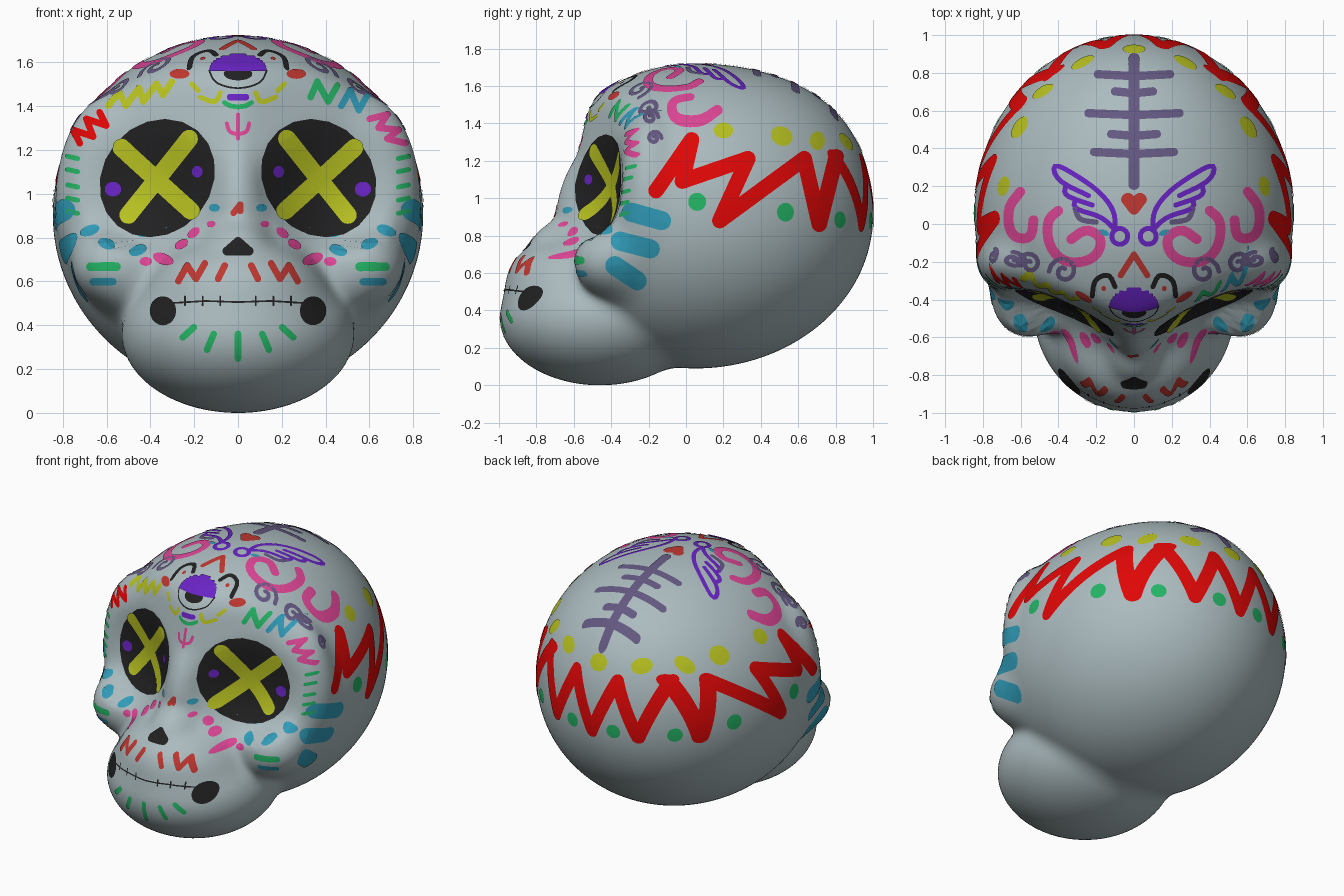
import bpy, bmesh, math
from mathutils import Vector
from mathutils.bvhtree import BVHTree

default = bpy.data.objects.get("Cube")
if default:
    bpy.data.objects.remove(default, do_unlink=True)


def material(name, *rgb):
    mat = bpy.data.materials.new(name)
    mat.use_nodes = True
    mat.diffuse_color = (*rgb, 1)
    mat.node_tree.nodes["Principled BSDF"].inputs["Base Color"].default_value = (*rgb, 1)
    return mat


bone = material("pale bone", .41, .5, .52)
black = material("soft black", .015, .015, .015)
yellow = material("mustard yellow", .48, .54, .015)
purple = material("bright purple", .14, .017, .55)
pink = material("hot pink", .72, .06, .3)
teal = material("teal blue", .03, .33, .48)
green = material("leaf green", .017, .46, .13)
red = material("bright red", .74, .002, .002)
brick = material("brick red", .52, .038, .03)
mauve = material("dusty purple", .127, .098, .22)


# Skull form: blended rounded masses
def rounded(x, y, z, centre, radii):
    a, b, c = [(value - mid) / r for value, mid, r in zip((x, y, z), centre, radii)]
    length = math.sqrt(a * a + b * b + c * c)
    slope = math.sqrt((a / radii[0]) ** 2 + (b / radii[1]) ** 2 + (c / radii[2]) ** 2)
    return length * (length - 1) / max(slope, .001)


def join(a, b, blend):
    h = max(blend - abs(a - b), 0) / blend
    return min(a, b) - h * h * blend / 4


def cut(a, b, blend):
    return -join(-a, -b, blend)


def skull_distance(p):
    x, y, z = abs(p.x), p.y, p.z
    # cranium, fuller at the upper back, with a steep face
    depth = .95 + .25 * max(0, z - .9) ** 2 if y > .05 else .86
    d = rounded(x, y, z, (0, .05, .905), (.845, depth, .815))
    face = .41 * math.sqrt(x * x + .003) - .9 * (y + .635) + .21 * (z - 1.1)
    d = cut(d, face, .06)
    # temple, cheekbone, jaw, upper jaw, nose ridge and nose tip
    d = join(d, rounded(x, y, z, (.59, -.2, 1.02), (.225, .15, .41)), .08)
    d = join(d, rounded(x, y, z, (.57, -.42, .67), (.165, .17, .15)), .15)
    d = join(d, rounded(x, y, z, (0, -.46, .36), (.53, .535, .36)), .05)
    d = join(d, rounded(x, y, z, (0, -.6, .57), (.37, .35, .23)), .1)
    d = join(d, rounded(x, y, z, (0, -.52, .86), (.11, .17, .34)), .08)
    d = join(d, rounded(x, y, z, (0, -.67, .76), (.12, .14, .1)), .08)
    # eye socket, turned outwards
    across = .91 * (x - .43) + .41 * (y + .55)
    out = .41 * (x - .43) - .91 * (y + .55)
    socket = rounded(across, out, z, (0, 0, 1.07), (.32, .17, .32))
    return cut(d, -socket, .07)


def finish(bm, name, mat):
    for face in bm.faces:
        face.smooth = True
    mesh = bpy.data.meshes.new(name)
    bm.to_mesh(mesh)
    bm.free()
    mesh.materials.append(mat)
    obj = bpy.data.objects.new(name, mesh)
    bpy.context.scene.collection.objects.link(obj)


bm = bmesh.new()
bmesh.ops.create_icosphere(bm, subdivisions=6, radius=1)
core = Vector((0, -.15, .75))
for vert in bm.verts:
    direction = vert.co.normalized()
    reach = 1.4
    for step in range(40):
        gap = skull_distance(core + direction * reach)
        reach -= gap * .8
        if abs(gap) < .001:
            break
    vert.co = core + direction * reach
bm.normal_update()
surface = BVHTree.FromBMesh(bm)
finish(bm, "skull", bone)

# Painted plates: flat drawings laid on the skull from one direction
VIEWS = {
    "front": lambda u, v: (Vector((u, -3, v)), Vector((0, 1, 0))),
    "back": lambda u, v: (Vector((u, 3, v)), Vector((0, -1, 0))),
    "top": lambda u, v: (Vector((u, v, 3)), Vector((0, 0, -1))),
    "side": lambda u, v: (Vector((3, u, v)), Vector((-1, 0, 0))),
}


def lay(bm, rows, view, flip, lift):
    """Drop a grid of drawing points onto the skull and skin it."""
    grid = []
    for row in rows:
        line = []
        for u, v in row:
            origin, direction = VIEWS[view](u, v)
            if flip:
                origin.x, direction.x = -origin.x, -direction.x
            hit, normal, index, distance = surface.ray_cast(origin, direction)
            line.append((bm.verts.new(hit + normal * lift), normal) if hit else None)
        grid.append(line)
    for one, two in zip(grid, grid[1:]):
        for corner in zip(one, one[1:], two[1:], two):
            if None in corner:
                continue
            verts = [c[0] for c in corner]
            if max((v.co - verts[0].co).length for v in verts) > .12:
                continue
            face = bm.faces.new(verts)
            face.normal_update()
            if face.normal.dot(corner[0][1]) < 0:
                face.normal_flip()


def disc(u, v, a, b, angle=0):
    turn, rings = math.radians(angle), max(1, math.ceil(max(a, b) / .04))
    rows = []
    for ring in range(rings + 1):
        size, row = max(ring / rings, .01), []
        for k in range(21):
            t = k * math.tau / 20
            p, q = a * size * math.cos(t), b * size * math.sin(t)
            row.append((u + p * math.cos(turn) - q * math.sin(turn),
                        v + p * math.sin(turn) + q * math.cos(turn)))
        rows.append(row)
    return rows


def band(start, end, width):
    a, b = Vector(start), Vector(end)
    side = Vector((a.y - b.y, b.x - a.x)).normalized() * width
    count = max(1, math.ceil((b - a).length / .03))
    return [[tuple(a.lerp(b, i / count) + side * s) for s in (-1, 0, 1)] for i in range(count + 1)]


def paint(name, mat, view, strokes=(), dots=(), width=.015, mirror=True, lift=.004):
    bm = bmesh.new()
    for flip in ((False, True) if mirror else (False,)):
        for points in strokes:
            for a, b in zip(points, points[1:]):
                lay(bm, band(a, b, width), view, flip, lift)
            for u, v in points:
                lay(bm, disc(u, v, width, width), view, flip, lift)
        for dot in dots:
            lay(bm, disc(*dot), view, flip, lift)
    finish(bm, name, mat)


def soft(*points):
    """Round the corners of a stroke, keeping its ends."""
    line = [Vector(p) for p in points]
    for again in range(2):
        inner = [a.lerp(b, t) for a, b in zip(line, line[1:]) for t in (.25, .75)]
        line = [line[0]] + inner[1:-1] + [line[-1]]
    return [tuple(p) for p in line]


def curl(u, v, radius, turns=1.3, begin=0, shrink=.8):
    return [(u + radius * (1 - shrink * i / 18) * math.cos(begin + turns * math.tau * i / 18),
             v + radius * (1 - shrink * i / 18) * math.sin(begin + turns * math.tau * i / 18)) for i in range(19)]


# Eyes, nose and mouth
paint("eye_patches", black, "front", dots=[(.367, 1.07, .285, .25, -50)])
paint("eye_crosses", yellow, "front", [[(.22, 1.25), (.5, .9)], [(.53, 1.21), (.21, .92)]], width=.041, lift=.008)
paint("eye_gems", purple, "front", dots=[(.57, 1.02, .038, .034), (.18, 1.1, .025, .027)], lift=.009)
paint("nose_hole", black, "front", [[(0, .78), (.05, .735), (0, .735), (0, .78)]], [(.02, .745, .03, .025)], .02)
paint("mouth_corners", black, "front", dots=[(.34, .465, .06, .066)])
ticks = [[(x, .49), (x, .53)] for x in (.08, .16, .24)]
paint("mouth_line", black, "front", [[(0, .505), (.15, .51), (.3, .5)]] + ticks, width=.004)

# Cheek, lip and chin marks
paint("cheek_teal_dots", teal, "front", [[(.57, .6), (.66, .6)]],
      [(.676, .83, .045, .024, -20), (.6, .77, .04, .024, 20), (.457, .74, .042, .024, -20),
       (.434, .826, .037, .026), (.32, .85, .037, .026), (.22, .91, .032, .02, 30), (.105, .935, .025, .018)], .016)
paint("cheek_pink_dots", pink, "front",
      dots=[(.2, .82, .032, .02, -40), (.256, .767, .033, .02, -30), (.34, .7, .05, .025, 20),
            (.42, .69, .03, .02), (.12, .86, .02, .015)])
paint("cheek_green_bars", green, "front", [[(.555, .667), (.67, .667)]], width=.02)
paint("temple_green_dashes", green, "front", [[(.73, z), (.775, z + .01)] for z in (1.16, 1.1, 1.03, .97, .91)], width=.011)
paint("lip_zigzags", brick, "front", [[(.27, .6), (.23, .67), (.19, .61), (.15, .68)], [(.09, .61), (.06, .67)]], width=.015)
paint("chin_rays", green, "front", [[(0, .36), (0, .25)], [(.11, .36), (.14, .29)], [(.2, .39), (.25, .345)]], width=.015)
paint("bridge_mark", brick, "front", [[(-.02, .91), (.01, .95), (.01, .92)]], width=.014, mirror=False)

# Brow zigzags, different on each side
paint("brow_yellow_zigzag", yellow, "front",
      [[(-.59, 1.4), (-.54, 1.46), (-.51, 1.4), (-.45, 1.48), (-.43, 1.42), (-.37, 1.5), (-.34, 1.45), (-.3, 1.51)]],
      mirror=False)
paint("brow_red_zigzag", red, "front",
      [[(-.72, 1.23), (-.75, 1.29), (-.66, 1.26), (-.69, 1.34), (-.6, 1.31), (-.63, 1.37)]], mirror=False)
paint("brow_green_zigzag", green, "front", [[(.33, 1.44), (.36, 1.51), (.41, 1.42), (.45, 1.49)]], mirror=False)
paint("brow_teal_zigzag", teal, "front", [[(.47, 1.4), (.51, 1.47), (.55, 1.38), (.59, 1.45)]], mirror=False)
paint("brow_pink_zigzag", pink, "front",
      [[(.6, 1.34), (.68, 1.36), (.64, 1.3), (.73, 1.29), (.68, 1.25), (.76, 1.23)]], mirror=False)

# Forehead eye and its ornaments
lid = [[(0, 1.565 + .01 * k), (.12 * math.sqrt(1 - (k / 6.2) ** 2), 1.565 + .01 * k)] for k in range(7)]
paint("forehead_lid", purple, "front", lid, width=.009, lift=.007)
paint("forehead_iris", black, "front", [soft((.13, 1.56), (.11, 1.51), (.05, 1.485), (0, 1.48))],
      [(0, 1.545, .065, .03)], .004)
paint("forehead_bar", purple, "front", [[(0, 1.44), (.035, 1.44)]])
paint("forehead_green_arc", green, "front", [[(0, 1.395), (.035, 1.4), (.06, 1.415)]], width=.011)
paint("forehead_yellow_arcs", yellow, "front", [[(.21, 1.5), (.18, 1.47)], soft((.17, 1.44), (.1, 1.41), (.08, 1.46))],
      width=.011)
paint("forehead_trident", pink, "front", [[(0, 1.25), (0, 1.36)], soft((0, 1.27), (.04, 1.28), (.05, 1.32))], width=.009)
paint("forehead_diamonds", brick, "front", dots=[(.265, 1.545, .045, .022)])
paint("forehead_hooks", black, "top", [soft((.22, -.38), (.21, -.29), (.13, -.26), (.1, -.33))], width=.013)
paint("forehead_gems", brick, "top", dots=[(.16, -.34, .012, .014)])
paint("forehead_chevron", brick, "top", [[(0, -.16), (.07, -.27)]], width=.016)

# Crown: wings, heart, swirls and spine
paint("wings", purple, "top",
      [soft((.1, -.03), (.1, .06), (.16, .15), (.26, .23), (.43, .33), (.41, .23), (.24, .15)),
       soft((.36, .2), (.37, .15), (.22, .1)), soft((.31, .13), (.32, .08), (.17, .04), (.1, -.03)),
       curl(.075, -.065, .042, 1, 0, 0)], width=.013)
paint("heart", brick, "top", [[(0, .08), (.03, .12)]], [(.032, .13, .036, .034)], .03)
paint("wing_teal_dots", teal, "top", dots=[(.16, -.045, .03, .015, 20)])
paint("wing_arcs", mauve, "top", [soft((.2, .01), (.29, .02), (.31, .08))], width=.014)
paint("pink_swirls", pink, "top",
      [soft((.4, .07), (.46, .02), (.45, -.12), (.36, -.21), (.21, -.19), (.16, -.08), (.25, -.02), (.33, -.08)),
       soft((.6, .17), (.67, .08), (.65, -.07), (.54, -.08), (.53, .02))], width=.026)
paint("crown_curls", mauve, "top", [curl(.37, -.25, .078), curl(.55, -.21, .062)], width=.012)
paint("temple_curls", mauve, "side", [curl(-.19, 1.43, .042), curl(-.17, 1.32, .038)], width=.011)
ribs = [[(0, y), (half, y + .01)] for y, half in ((.37, .21), (.465, .12), (.575, .24), (.69, .1), (.78, .19))]
paint("spine_ribs", mauve, "top", ribs, width=.022)
paint("spine", mauve, "top", [[(0, .21), (0, .87)]], width=.03, mirror=False, lift=.005)

# Band around the head
paint("side_zigzag", red, "side",
      [[(-.16, 1.04), (.03, 1.31), (-.02, 1.09), (.33, 1.21), (.18, .88), (.63, 1.21), (.71, .86), (.8, 1.22)]], width=.041)
paint("back_zigzag", red, "back", [[(.44, 1.22), (.3, .86), (.15, 1.2), (0, .85)]], width=.04)
paint("side_green_dots", green, "side", dots=[(.06, .98, .048, .048), (.53, .925, .045, .05), (.82, .885, .03, .045)])
paint("back_green_dots", green, "back", dots=[(.15, .88, .045, .045)])
paint("side_yellow_dots", yellow, "side", dots=[(.2, 1.36, .052, .042), (.51, 1.33, .06, .05, -30), (.7, 1.305, .04, .05)])
paint("back_yellow_dots", yellow, "back", dots=[(.27, 1.3, .06, .045), (0, 1.28, .06, .05)])
paint("side_teal_bars", teal, "side", [[(-.29, .925), (-.13, .88)], [(-.35, .77), (-.19, .73)], [(-.38, .64), (-.26, .56)]],
      width=.051)
